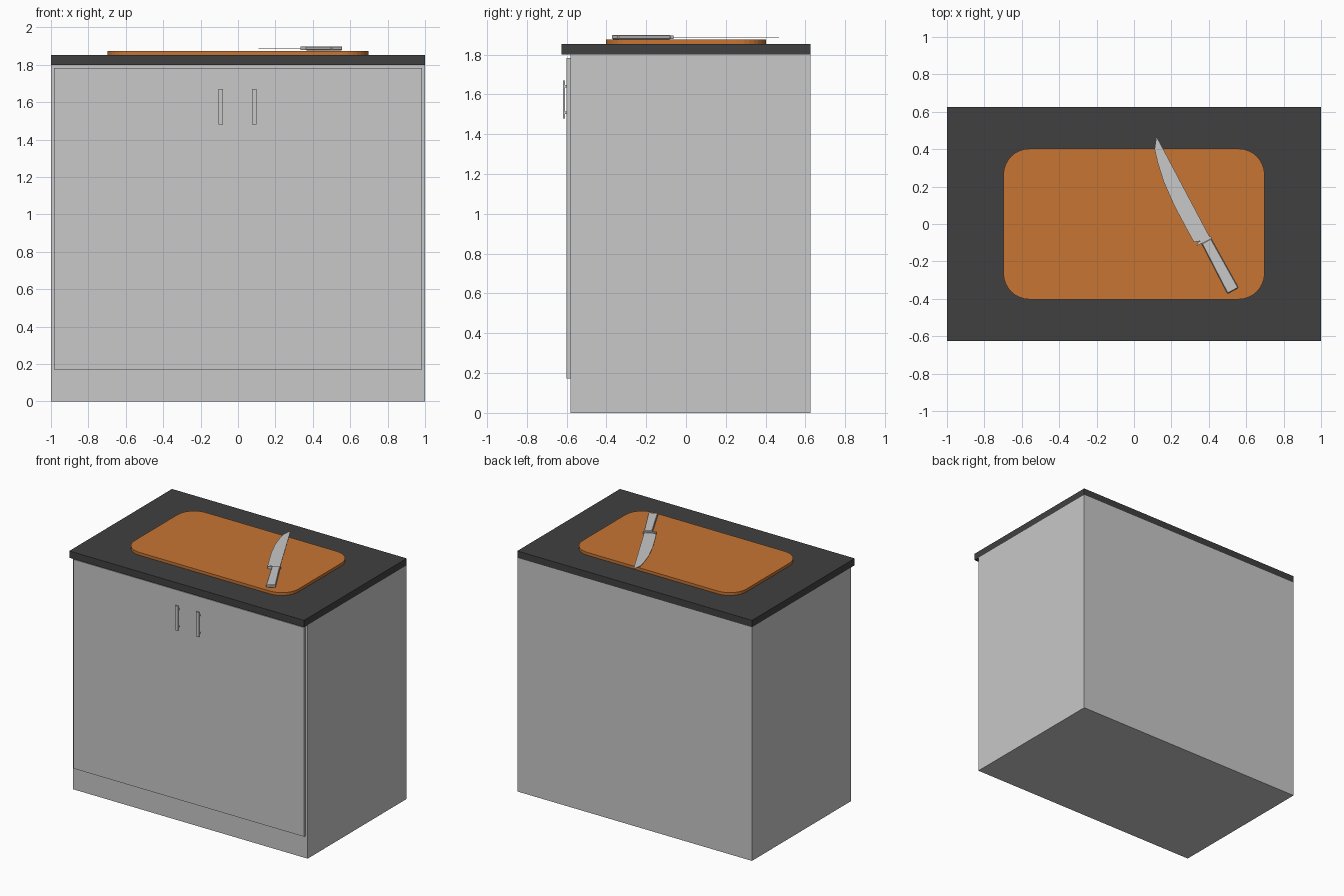
import bpy, bmesh, math
from mathutils import Vector

cube = bpy.data.objects.get("Cube")
if cube:
    bpy.data.objects.remove(cube, do_unlink=True)


def material(name, rgb):
    mat = bpy.data.materials.new(name)
    mat.use_nodes = True
    mat.diffuse_color = (*rgb, 1)
    mat.node_tree.nodes["Principled BSDF"].inputs["Base Color"].default_value = (*rgb, 1)
    return mat


GREY = material("light grey", (0.58, 0.58, 0.58))
DARK = material("dark stone", (0.051, 0.051, 0.051))
WOOD = material("orange wood", (0.578, 0.178, 0.033))


def finish(name, bm, mat):
    bmesh.ops.recalc_face_normals(bm, faces=bm.faces[:])
    mesh = bpy.data.meshes.new(name)
    bm.to_mesh(mesh)
    bm.free()
    mesh.materials.append(mat)
    obj = bpy.data.objects.new(name, mesh)
    bpy.context.collection.objects.link(obj)
    return obj


def add_box(bm, x, y, z):
    verts = bmesh.ops.create_cube(bm, size=1)["verts"]
    for v in verts:
        v.co = Vector([(lo + hi) / 2 + c * (hi - lo)
                       for c, (lo, hi) in zip(v.co, (x, y, z))])


def boxes(name, mat, *spans):
    bm = bmesh.new()
    for span in spans:
        add_box(bm, *span)
    return finish(name, bm, mat)


def slab(name, mat, outline, z0, z1):
    """Extrude a flat outline from z0 up to z1."""
    bm = bmesh.new()
    face = bm.faces.new([bm.verts.new((x, y, z0)) for x, y in outline])
    top = bmesh.ops.extrude_face_region(bm, geom=[face])["geom"]
    moved = [g for g in top if isinstance(g, bmesh.types.BMVert)]
    bmesh.ops.translate(bm, verts=moved, vec=(0, 0, z1 - z0))
    return finish(name, bm, mat)


# Cabinet, door panel and worktop
boxes("cabinet_body", GREY, ((-1, 1), (-0.58, 0.625), (0, 1.8)))
boxes("door_panel", GREY, ((-0.983, 0.983), (-0.6, -0.58), (0.172, 1.783)))
boxes("worktop", DARK, ((-1, 1), (-0.625, 0.625), (1.8, 1.853)))

# Door handles: a bar on two short posts
for side, x in (("right", -0.092), ("left", 0.087)):
    wide = (x - 0.012, x + 0.012)
    boxes(f"{side}_door_handle", GREY,
          (wide, (-0.618, -0.609), (1.48, 1.67)),
          (wide, (-0.609, -0.6), (1.502, 1.514)),
          (wide, (-0.609, -0.6), (1.636, 1.648)))

# Cutting board with rounded corners
outline = []
radius, steps = 0.14, 8
for quarter, (sx, sy) in enumerate(((1, 1), (-1, 1), (-1, -1), (1, -1))):
    for i in range(steps + 1):
        a = (quarter + i / steps) * math.pi / 2
        outline.append((sx * (0.698 - radius) + radius * math.cos(a),
                        sy * (0.403 - radius) + radius * math.sin(a)))
slab("cutting_board", WOOD, outline, 1.853, 1.875)

# Knife: thin curved blade, bolster and handle
slab("knife_blade", GREY, [
    (0.12, 0.468), (0.11, 0.40), (0.126, 0.33), (0.158, 0.227), (0.217, 0.094),
    (0.28, -0.024), (0.32, -0.097), (0.36, -0.09), (0.404, -0.068), (0.163, 0.388)],
    1.886, 1.889)
slab("knife_bolster", GREY, [
    (0.334, -0.117), (0.34, -0.098), (0.41, -0.064), (0.416, -0.077)], 1.879, 1.897)
handle = slab("knife_handle", GREY, [
    (0.361, -0.104), (0.412, -0.077), (0.559, -0.341), (0.50, -0.373)], 1.877, 1.899)
bevel = handle.modifiers.new("soft edges", "BEVEL")
bevel.width = 0.004
bevel.segments = 1
